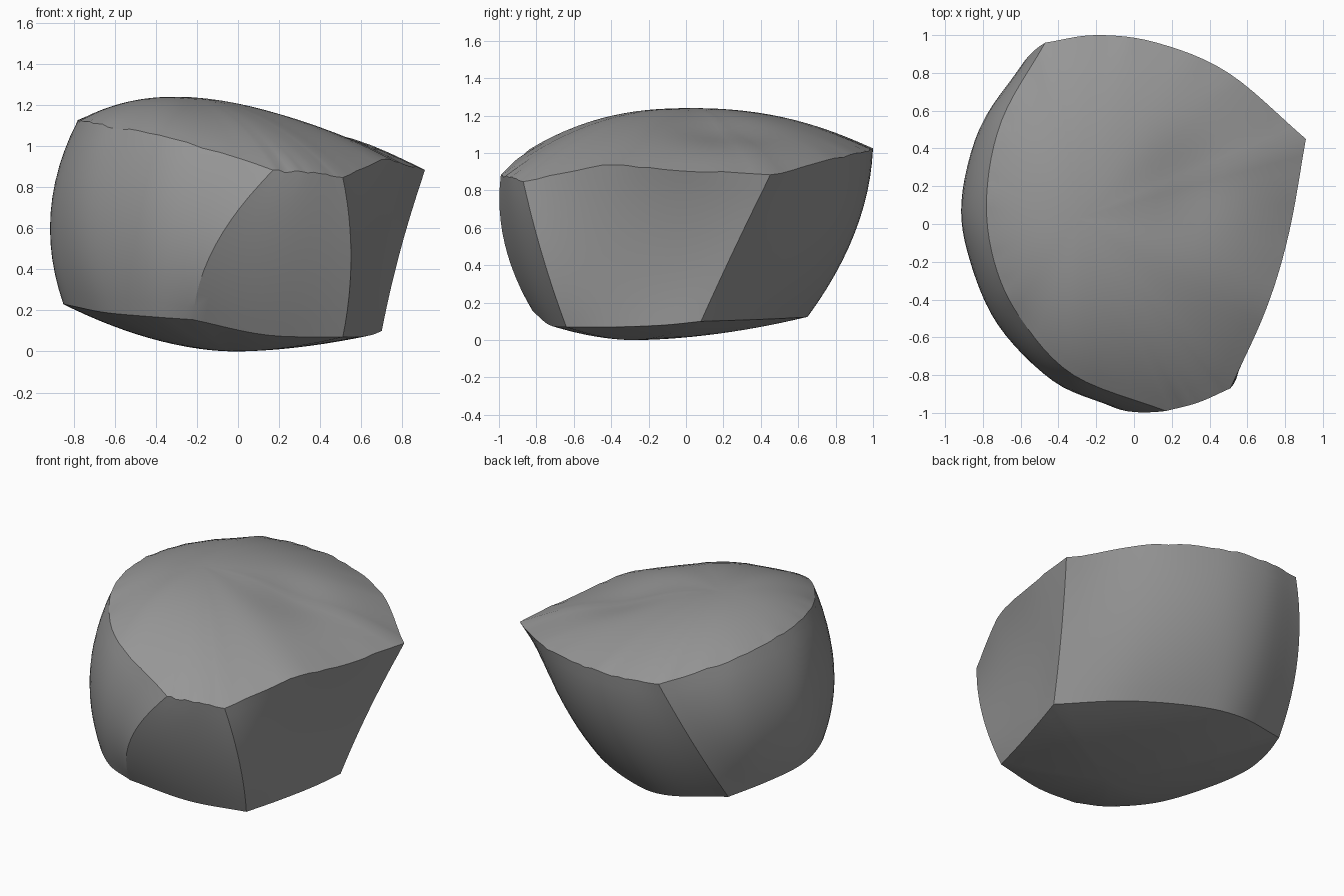
import bpy, bmesh, math, random
from mathutils import Vector

if "Cube" in bpy.data.objects:
    bpy.data.objects.remove(bpy.data.objects["Cube"])

random.seed(4)
# Columns round the boulder: top rim xyz, mid-height xy, bottom rim xyz, sharp-corner flag
COLS = [
    (.51, -.87, .85, .55, -.77, .51, -.64, .07, 1),
    (.70, -.45, .93, .63, -.42, .58, -.38, .07, 0),
    (.82, -.05, .91, .71, -.05, .65, -.12, .08, 0),
    (.91, .45, .88, .79, .26, .70, .08, .10, 1),
    (.50, .80, .97, .46, .64, .38, .38, .11, 0),
    (.12, .96, 1.01, .10, .85, .00, .59, .12, 0),
    (-.20, 1.0, 1.02, -.24, .90, -.30, .65, .13, 0),
    (-.47, .96, 1.03, -.62, .80, -.69, .54, .18, 1),
    (-.70, .55, 1.09, -.82, .50, -.79, .31, .21, 0),
    (-.78, .15, 1.12, -.91, .13, -.85, .05, .23, 0),
    (-.74, -.20, 1.12, -.87, -.18, -.80, -.22, .22, 0),
    (-.60, -.50, 1.09, -.72, -.53, -.65, -.53, .19, 0),
    (-.32, -.80, 1.04, -.43, -.83, -.43, -.74, .17, 0),
    (.17, -.99, .88, -.11, -.97, -.22, -.82, .155, 1),
    (.34, -.945, .87, .22, -.88, .14, -.73, .08, 0),
]
N, SUB, ROWS, CAP = len(COLS), 6, 12, 14


def column(i, t):
    """Cubic blend between columns, breaking the tangent at corners."""
    a, b = COLS[i], COLS[(i + 1) % N]
    p, q = COLS[i - 1], COLS[(i + 2) % N]
    out = []
    for k in range(8):
        d = b[k] - a[k]
        m0 = d if a[8] else (b[k] - p[k]) / 2
        m1 = d if b[8] else (q[k] - a[k]) / 2
        out.append((2*t**3 - 3*t*t + 1)*a[k] + (t**3 - 2*t*t + t)*m0
                   + (3*t*t - 2*t**3)*b[k] + (t**3 - t*t)*m1)
    return out


def wall_point(c, v):
    """Parabola through bottom, mid and top of a column."""
    top, bot = Vector(c[0:3]), Vector(c[5:8])
    mid = Vector((c[3], c[4], (c[2] + c[7]) / 2))
    return bot*(1-v)*(1-2*v) + mid*4*v*(1-v) + top*v*(2*v-1)


def top_point(rim, s, chip):
    c = Vector((-.30, .03, 1.24))
    p = c.lerp(rim, s)
    # fuller dome to the sides and left, steeper fall to the right
    d = (rim - c).xy.normalized()
    power = 2.2 - .45 * max(d.x, 0) + .2 * max(-d.y, 0)
    p.z = c.z + (rim.z - c.z) * s**power
    dip = math.exp(-((p.x - .3)**2 + (p.y - .22)**2) / .06)
    p.z += chip * s**10 - .045 * dip * (1 - s**4)
    return p


def bottom_point(rim, s):
    c = Vector((-.02, -.28, 0))
    p = c.lerp(rim, s)
    p.z = rim.z * s**1.8
    return p


cols = [column(i, j / SUB) for i in range(N) for j in range(SUB)]
# slightly chipped top rim
chips = [random.uniform(-.006, .006) for c in cols]

# One closed skin: underside rings, wall rings, top rings
low = [wall_point(c, 0) for c in cols]
high = [wall_point(c, 1) for c in cols]
rings = [[bottom_point(p, k / CAP) for p in low] for k in range(1, CAP)]
rings += [[wall_point(c, k / ROWS) for c in cols] for k in range(ROWS)]
rings += [[top_point(p, k / CAP, h) for p, h in zip(high, chips)]
          for k in range(CAP, 0, -1)]

bm = bmesh.new()
vr = [[bm.verts.new(p) for p in r] for r in rings]
M = len(cols)
for a, b in zip(vr, vr[1:]):
    for i in range(M):
        j = (i + 1) % M
        bm.faces.new((a[i], a[j], b[j], b[i]))
base = bm.verts.new(bottom_point(low[0], 0))
peak = bm.verts.new(top_point(high[0], 0, 0))
for i in range(M):
    j = (i + 1) % M
    bm.faces.new((base, vr[0][j], vr[0][i]))
    bm.faces.new((peak, vr[-1][i], vr[-1][j]))
bmesh.ops.recalc_face_normals(bm, faces=bm.faces)

mesh = bpy.data.meshes.new("boulder")
bm.to_mesh(mesh)
bm.free()
boulder = bpy.data.objects.new("boulder", mesh)
bpy.context.collection.objects.link(boulder)

# Dark stone grey
stone = bpy.data.materials.new("stone")
stone.diffuse_color = (.31, .31, .31, 1)
stone.use_nodes = True
stone.node_tree.nodes["Principled BSDF"].inputs["Base Color"].default_value = stone.diffuse_color
mesh.materials.append(stone)

bpy.context.view_layer.objects.active = boulder
boulder.select_set(True)
bpy.ops.object.shade_smooth_by_angle(angle=math.radians(28))
